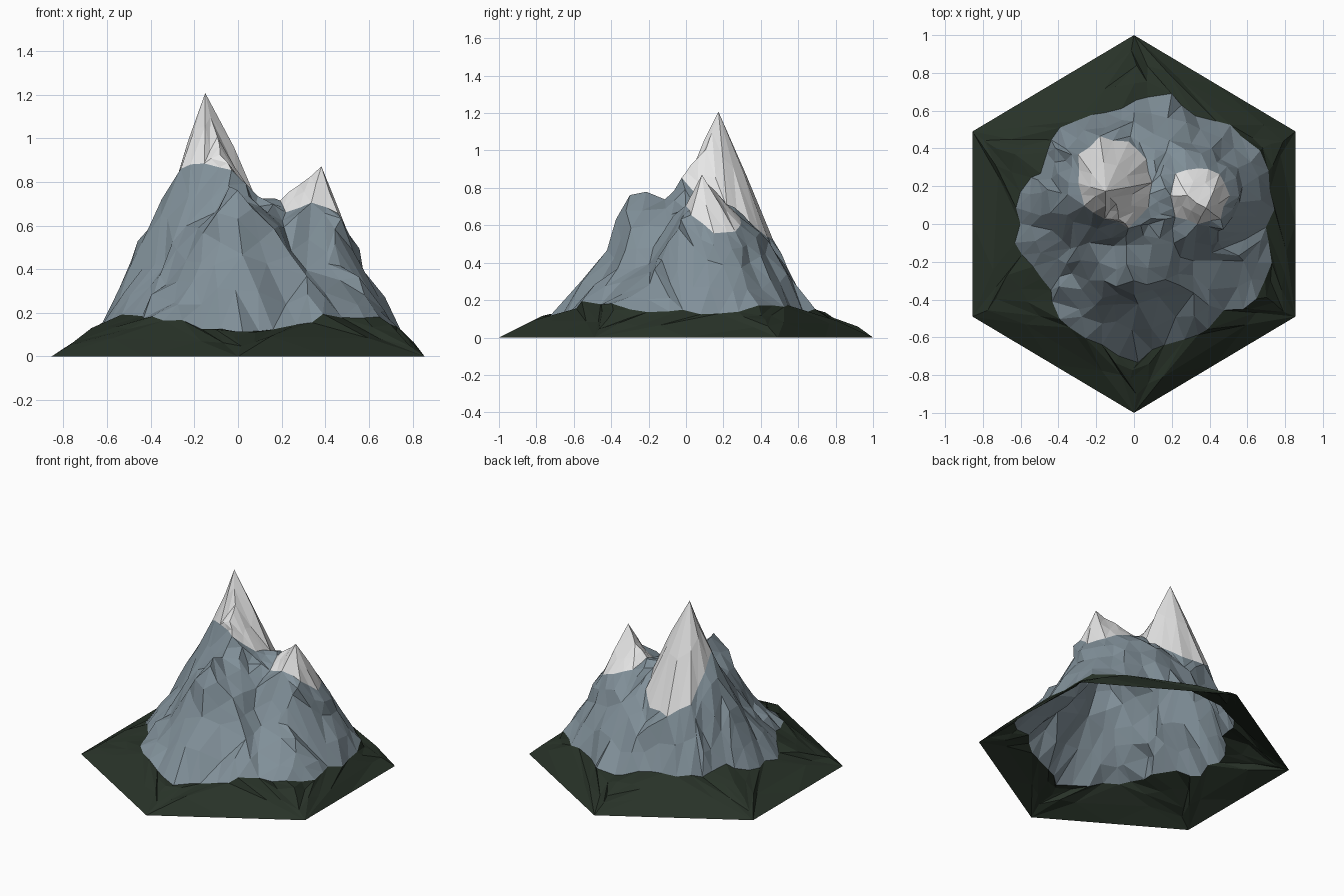
import bpy, bmesh, math, random
from mathutils import Vector
from mathutils.geometry import delaunay_2d_cdt

if "Cube" in bpy.data.objects:
    bpy.data.objects.remove(bpy.data.objects["Cube"])

random.seed(4)


def material(name, rgb):
    m = bpy.data.materials.new(name)
    m.diffuse_color = (*rgb, 1)
    m.use_nodes = True
    m.node_tree.nodes["Principled BSDF"].inputs["Base Color"].default_value = m.diffuse_color
    return m


def ring(cx, cy, radii, heights):
    """Closed loop around a centre, one radius and height per equal angle step."""
    n = len(radii)
    return [(cx + r * math.cos(math.tau * i / n), cy + r * math.sin(math.tau * i / n), z)
            for i, (r, z) in enumerate(zip(radii, heights))]


def inside(p, loop):
    """Even-odd test in plan."""
    hit = False
    for (x1, y1, _), (x2, y2, _) in zip(loop, loop[1:] + loop[:1]):
        if (y1 > p.y) != (y2 > p.y) and p.x < x1 + (p.y - y1) * (x2 - x1) / (y2 - y1):
            hit = not hit
    return hit


# hexagonal foot and the swelling of the forest floor above it
hexagon = [(0, 1), (-.855, .49), (-.855, -.49), (0, -1), (.855, -.49), (.855, .49)]
foot = [(x, y, 0) for x, y in hexagon]
floor = [(x * .84, y * .84, .085) for x, y in hexagon]

# borders between forest, rock and snow
tree_line = ring(0, 0,
    [.71, .76, .75, .74, .68, .70, .67, .60, .65, .63, .57, .64,
     .62, .63, .57, .60, .64, .66, .72, .67, .69, .67, .77, .75],
    [.15, .13, .16, .17, .15, .14, .15, .17, .17, .18, .19, .16,
     .14, .15, .20, .19, .17, .13, .11, .13, .16, .19, .17, .14])
snow_tall = ring(-.10, .22,
    [.20, .20, .22, .25, .24, .20, .20, .20, .25, .22],
    [.70, .60, .54, .52, .60, .77, .86, .89, .85, .74])
snow_low = ring(.34, .15,
    [.16, .17, .15, .17, .14, .17, .15, .17],
    [.56, .57, .62, .66, .71, .66, .71, .65])

# summits, ridges and gullies
peaks = [(-.15, .18, 1.21), (-.10, .10, 1.0), (-.08, .025, .92),
         (.38, .08, .87), (.28, .15, .79), (-.02, -.32, .775)]
ridges = [(-.18, -.32, .56), (-.02, -.13, .75), (0, -.43, .48), (.18, -.30, .58),
          (.20, -.12, .60), (.10, -.02, .70), (-.40, .18, .60), (-.50, .15, .44),
          (-.45, -.02, .40), (-.20, -.45, .33), (.47, -.13, .43), (.60, -.20, .28),
          (.30, -.37, .38), (.45, -.05, .58), (.58, .10, .40)]
gullies = [(-.22, -.10, .60), (-.35, -.12, .42), (-.33, -.28, .34), (.33, -.20, .38),
           (.55, .30, .36), (.40, .42, .42), (.20, .45, .50), (0, .53, .38),
           (-.38, .35, .42), (.13, .31, .62)]

# triangulate everything in plan, keeping the borders as edges
points, edges = [], []
for loop in (foot, tree_line, snow_tall, snow_low):
    s, n = len(points), len(loop)
    edges += [(s + i, s + (i + 1) % n) for i in range(n)]
    points += loop
points += floor + peaks + ridges + gullies
flat, _, tris, origin, _, _ = delaunay_2d_cdt(
    [Vector(p[:2]) for p in points], edges, [], 0, 1e-5)

bm = bmesh.new()
verts = [bm.verts.new((v.x, v.y, points[o[0]][2] if o else .3)) for v, o in zip(flat, origin)]
for t in tris:
    f = bm.faces.new([verts[i] for i in t])
    c = f.calc_center_median()
    if inside(c, snow_tall) or inside(c, snow_low):
        f.material_index = 2
    elif inside(c, tree_line):
        f.material_index = 1

# break the facets up with smaller crags
old = set(bm.verts)
bmesh.ops.subdivide_edges(bm, edges=bm.edges[:], cuts=1, use_grid_fill=True)
for v in bm.verts:
    if v not in old and not v.is_boundary:
        k = .35 if any(f.material_index == 2 for f in v.link_faces) else 1
        v.co += k * Vector((random.uniform(-.022, .022), random.uniform(-.022, .022),
                            random.uniform(-.016, .020)))
bmesh.ops.triangulate(bm, faces=bm.faces[:])
bmesh.ops.recalc_face_normals(bm, faces=bm.faces[:])
if sum(f.normal.z for f in bm.faces) < 0:
    bmesh.ops.reverse_faces(bm, faces=bm.faces[:])

me = bpy.data.meshes.new("mountain")
bm.to_mesh(me)
bm.free()
for m in (material("dark forest green", (.021, .032, .021)),
          material("blue grey rock", (.22, .28, .32)),
          material("snow white", (.80, .80, .80))):
    me.materials.append(m)
bpy.context.collection.objects.link(bpy.data.objects.new("mountain", me))
